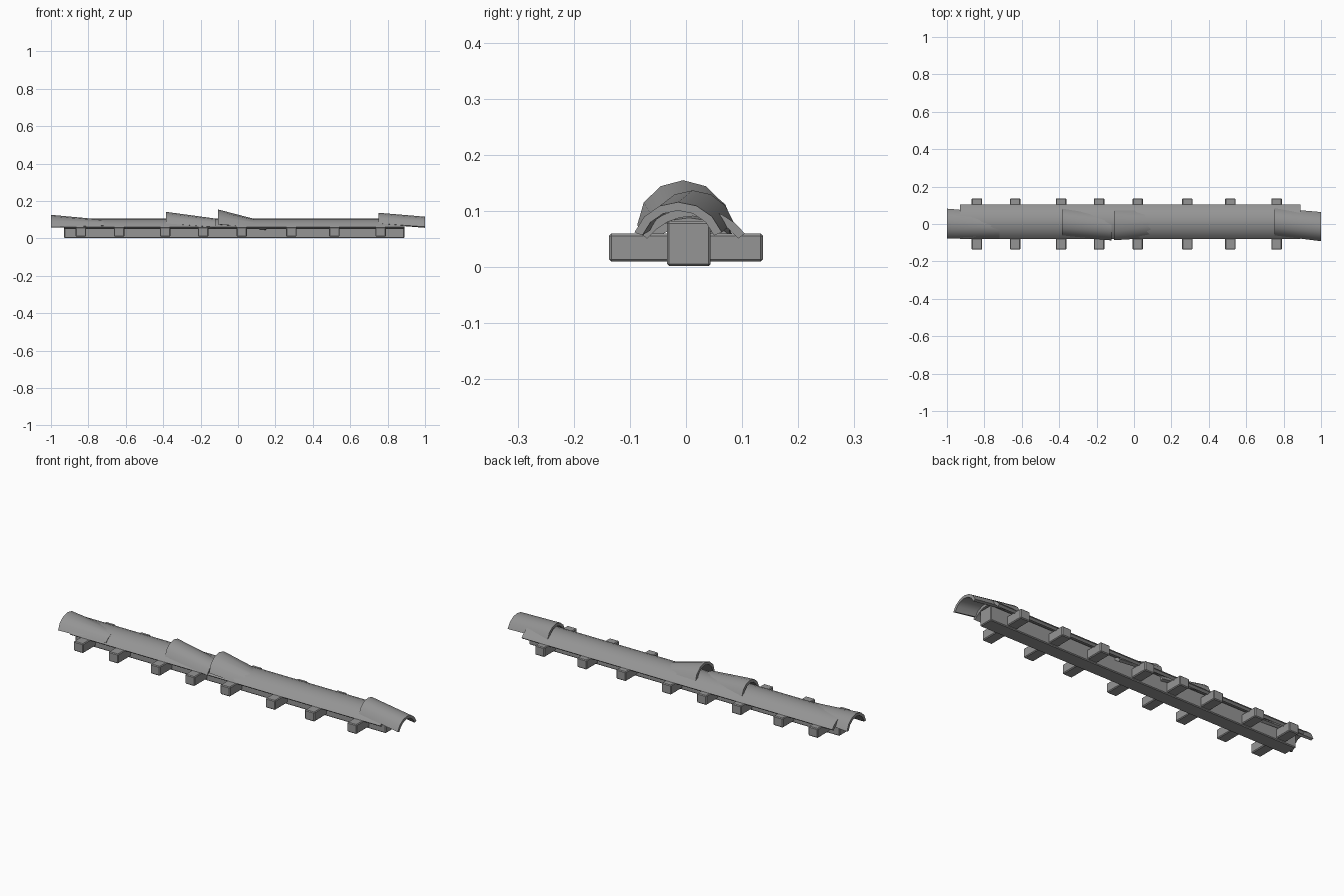
import bpy, bmesh, math

if "Cube" in bpy.data.objects:
    bpy.data.objects.remove(bpy.data.objects["Cube"])

grey = bpy.data.materials.new("weathered_grey")
grey.diffuse_color = (0.3, 0.3, 0.3, 1)
grey.use_nodes = True
grey.node_tree.nodes["Principled BSDF"].inputs["Base Color"].default_value = grey.diffuse_color


def finish(bm, name, smooth=False):
    bmesh.ops.recalc_face_normals(bm, faces=bm.faces)
    me = bpy.data.meshes.new(name)
    bm.to_mesh(me)
    bm.free()
    ob = bpy.data.objects.new(name, me)
    bpy.context.collection.objects.link(ob)
    me.materials.append(grey)
    if smooth:
        bpy.context.view_layer.objects.active = ob
        ob.select_set(True)
        bpy.ops.object.shade_smooth_by_angle(angle=math.radians(40))
        ob.select_set(False)
    return ob


def box(name, x, y, z, bevel=0.004):
    bm = bmesh.new()
    bmesh.ops.create_cube(bm, size=1)
    for v in bm.verts:
        for i, (a, b) in enumerate((x, y, z)):
            v.co[i] = (a + b) / 2 + v.co[i] * (b - a)
    bmesh.ops.bevel(bm, geom=bm.edges[:], offset=bevel, segments=1, affect='EDGES')
    return finish(bm, name)


def arch(yc, half, low, top, thick, n):
    """Outer then inner points of a curved tile section."""
    s = top - low
    r = (half * half + s * s) / (2 * s)
    a = math.asin(min(1, half / r))
    if s > half:
        a = math.pi - a
    pts = []
    for rad, order in ((r, range(n + 1)), (r - thick, range(n, -1, -1))):
        for i in order:
            t = -a + 2 * a * i / n
            pts.append((yc + rad * math.sin(t), top - r + rad * math.cos(t)))
    return pts


def tile(name, x0, sec0, x1, sec1, n=6, thick=0.015):
    """Curved tile lofted between (y centre, half width, low z, top z) sections."""
    bm = bmesh.new()
    rings = [[bm.verts.new((x, y, z)) for y, z in arch(*sec, thick, n)]
             for x, sec in ((x0, sec0), (x1, sec1))]
    m = len(rings[0])
    for i in range(m):
        j = (i + 1) % m
        bm.faces.new((rings[0][i], rings[0][j], rings[1][j], rings[1][i]))
    for ring in rings:                       # end caps as quads
        for i in range(n):
            bm.faces.new((ring[i], ring[i + 1], ring[m - 2 - i], ring[m - 1 - i]))
    return finish(bm, name, True)


# Ridge beam and cross pegs
box("ridge_beam", (-0.93, 0.89), (-0.034, 0.044), (0.002, 0.082))
for k, x in enumerate((-0.84, -0.635, -0.39, -0.187, 0.02, 0.285, 0.515, 0.762)):
    box(f"cross_peg_{k + 1}", (x - 0.028, x + 0.028), (-0.137, 0.137), (0.01, 0.06))

# Long curved ridge cover
tile("ridge_cover", -0.93, (0.012, 0.093, 0.06, 0.106),
     0.89, (0.012, 0.093, 0.06, 0.106), n=8)

# Loose overlapping cap tiles
tile("cap_tile_left", -1.0, (0.002, 0.08, 0.06, 0.126), -0.72, (-0.01, 0.068, 0.068, 0.1))
tile("cap_tile_mid_left", -0.385, (0.011, 0.072, 0.08, 0.142), -0.12, (-0.014, 0.074, 0.06, 0.106))
tile("cap_tile_mid_right", -0.108, (-0.005, 0.082, 0.075, 0.155), 0.15, (0.005, 0.075, 0.055, 0.088))
tile("cap_tile_right", 0.752, (0.012, 0.073, 0.08, 0.137), 1.0, (-0.014, 0.078, 0.062, 0.116))
